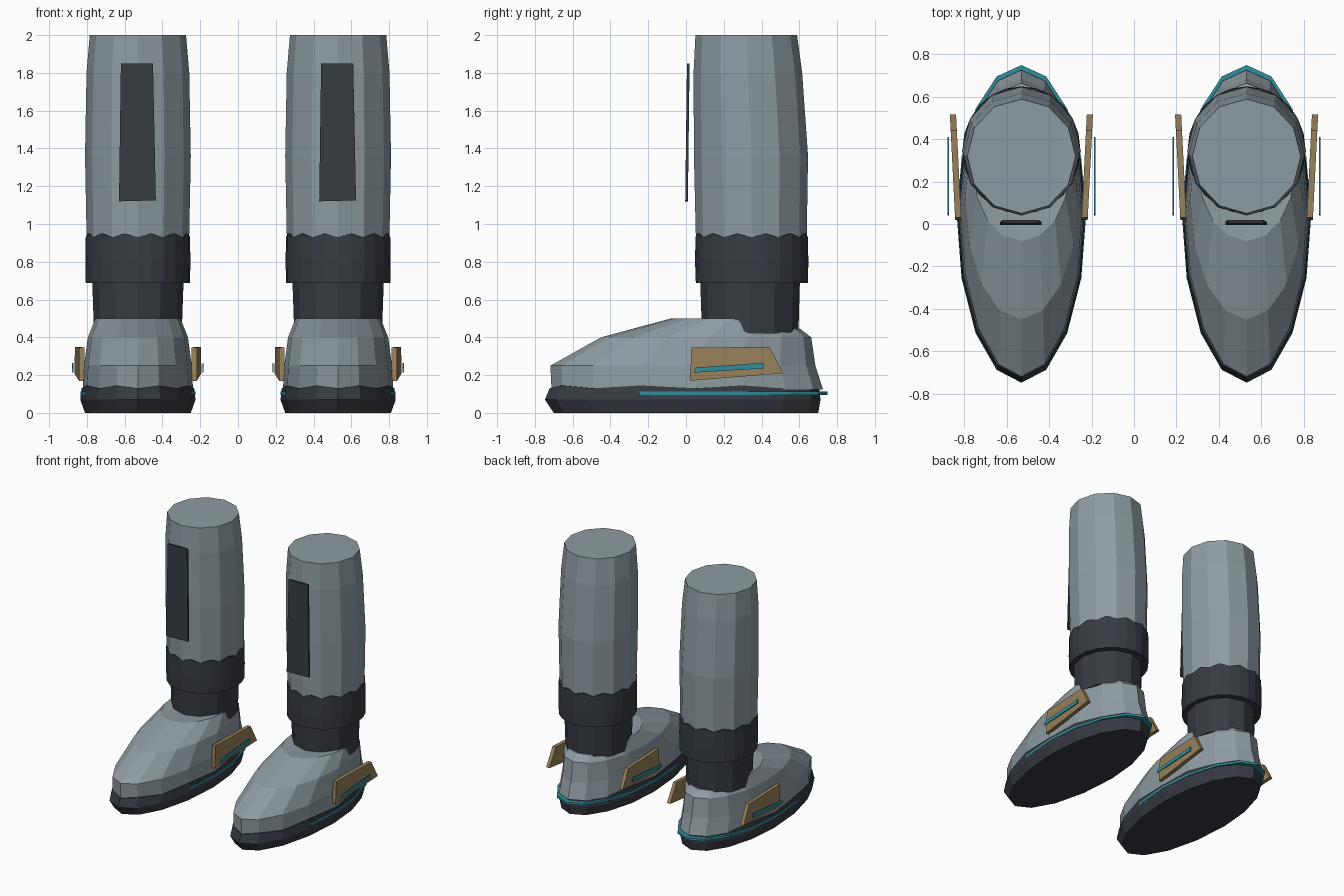
import bpy, bmesh, math

if "Cube" in bpy.data.objects:
    bpy.data.objects.remove(bpy.data.objects["Cube"])

def mat(name, rgb):
    m = bpy.data.materials.new(name)
    m.diffuse_color = (*rgb, 1)
    m.use_nodes = True
    m.node_tree.nodes["Principled BSDF"].inputs["Base Color"].default_value = m.diffuse_color
    return m

GREY = mat("armour_grey", (0.27, 0.33, 0.36))
DARK = mat("dark_rubber", (0.038, 0.044, 0.054))
BROWN = mat("bronze", (0.31, 0.22, 0.105))
TEAL = mat("teal_trim", (0.03, 0.27, 0.34))

def finish(name, bm, material, x):
    bmesh.ops.recalc_face_normals(bm, faces=bm.faces)
    me = bpy.data.meshes.new(name)
    bm.to_mesh(me)
    bm.free()
    me.materials.append(material)
    ob = bpy.data.objects.new(name, me)
    ob.location.x = x
    bpy.context.collection.objects.link(ob)
    return ob

def outline(n, z, hw, front, back, mid=None, wave=0.0):
    """Egg-shaped ring with a point at the front; wave ripples its height."""
    mid = (front + back) / 2 if mid is None else mid
    pts = []
    for i in range(n):
        a = 2 * math.pi * i / n
        c = math.cos(a)
        y = mid - c * ((mid - front) if c > 0 else (back - mid))
        pts.append((hw * math.sin(a), y, z + wave * (i % 2)))
    return pts

def loft(name, rings, material, x):
    """Skin a stack of rings and close both ends."""
    bm = bmesh.new()
    loops = [[bm.verts.new(p) for p in r] for r in rings]
    n = len(loops[0])
    for a, b in zip(loops, loops[1:]):
        for i in range(n):
            j = (i + 1) % n
            bm.faces.new((a[i], a[j], b[j], b[i]))
    for loop in (loops[0], loops[-1]):
        c = bm.verts.new([sum(v.co[k] for v in loop) / n for k in range(3)])
        for i in range(n):
            bm.faces.new((loop[i], loop[(i + 1) % n], c))
    bmesh.ops.dissolve_limit(bm, angle_limit=0.001, verts=bm.verts, edges=bm.edges)
    return finish(name, bm, material, x)

def plate(name, inner, outer, material, x):
    """Solid slab between two matching polygons."""
    bm = bmesh.new()
    a = [bm.verts.new(p) for p in inner]
    b = [bm.verts.new(p) for p in outer]
    n = len(a)
    bm.faces.new(a)
    bm.faces.new(b)
    for i in range(n):
        j = (i + 1) % n
        bm.faces.new((a[i], a[j], b[j], b[i]))
    return finish(name, bm, material, x)

# Side-view shapes (y, z) of the ankle guard and its light strip
GUARD = [(0.02, 0.17), (0.03, 0.345), (0.44, 0.35), (0.515, 0.21)]
STRIP = [(0.04, 0.213), (0.05, 0.24), (0.41, 0.265), (0.41, 0.235)]

for side, x in (("left", -0.53), ("right", 0.53)):
    # Sole
    loft(side + "_sole", [
        outline(16, 0.0, 0.28, -0.70, 0.70, 0.05),
        outline(16, 0.07, 0.305, -0.747, 0.712, 0.05),
        outline(16, 0.13, 0.298, -0.722, 0.705, 0.05, 0.015)], DARK, x)

    # Thin trim showing along the sides and heel
    loft(side + "_sole_trim", [
        outline(16, 0.095, 0.304, -0.705, 0.748, 0.05),
        outline(16, 0.112, 0.304, -0.705, 0.748, 0.05)], TEAL, x)

    # Shoe upper, with the collar dipping at the back
    collar = [(px, y, 0.5 - 0.055 * min(1, max(0, (y - 0.25) / 0.1)))
              for px, y, z in outline(16, 0.5, 0.225, -0.08, 0.605, 0.25)]
    loft(side + "_shoe_upper", [
        outline(16, 0.125, 0.292, -0.712, 0.725, 0.05),
        outline(16, 0.25, 0.285, -0.718, 0.685, 0.05),
        outline(16, 0.40, 0.265, -0.45, 0.663, 0.12),
        collar], GREY, x)

    # Ankle, cuff and shin
    loft(side + "_ankle", [
        outline(12, 0.42, 0.232, 0.085, 0.595),
        outline(12, 0.70, 0.242, 0.075, 0.603)], DARK, x)
    loft(side + "_cuff", [
        outline(24, 0.688, 0.276, 0.052, 0.645),
        outline(24, 0.80, 0.278, 0.048, 0.648),
        outline(24, 0.93, 0.276, 0.050, 0.645, None, 0.02)], DARK, x)
    loft(side + "_shin", [
        outline(12, 0.85, 0.27, 0.054, 0.638),
        outline(12, 1.36, 0.28, 0.042, 0.646),
        outline(12, 1.80, 0.272, 0.04, 0.615),
        outline(12, 2.0, 0.255, 0.05, 0.588)], GREY, x)

    # Shin panel standing off the front
    front = [(-0.10, -0.004, 1.12), (0.095, -0.004, 1.125),
             (0.08, 0.005, 1.85), (-0.09, 0.005, 1.85)]
    plate(side + "_shin_panel", front,
          [(px, y + 0.014, z) for px, y, z in front], DARK, x)

    # Ankle guards flaring towards the back, one on each side
    for s, where in ((-1, "left"), (1, "right")):
        plate(f"{side}_ankle_guard_{where}",
              [(s * (0.282 + 0.05 * y), y, z) for y, z in GUARD],
              [(s * (0.311 + 0.05 * y), y, z) for y, z in GUARD], BROWN, x)
        plate(f"{side}_guard_strip_{where}",
              [(s * 0.341, y, z) for y, z in STRIP],
              [(s * 0.348, y, z) for y, z in STRIP], TEAL, x)
